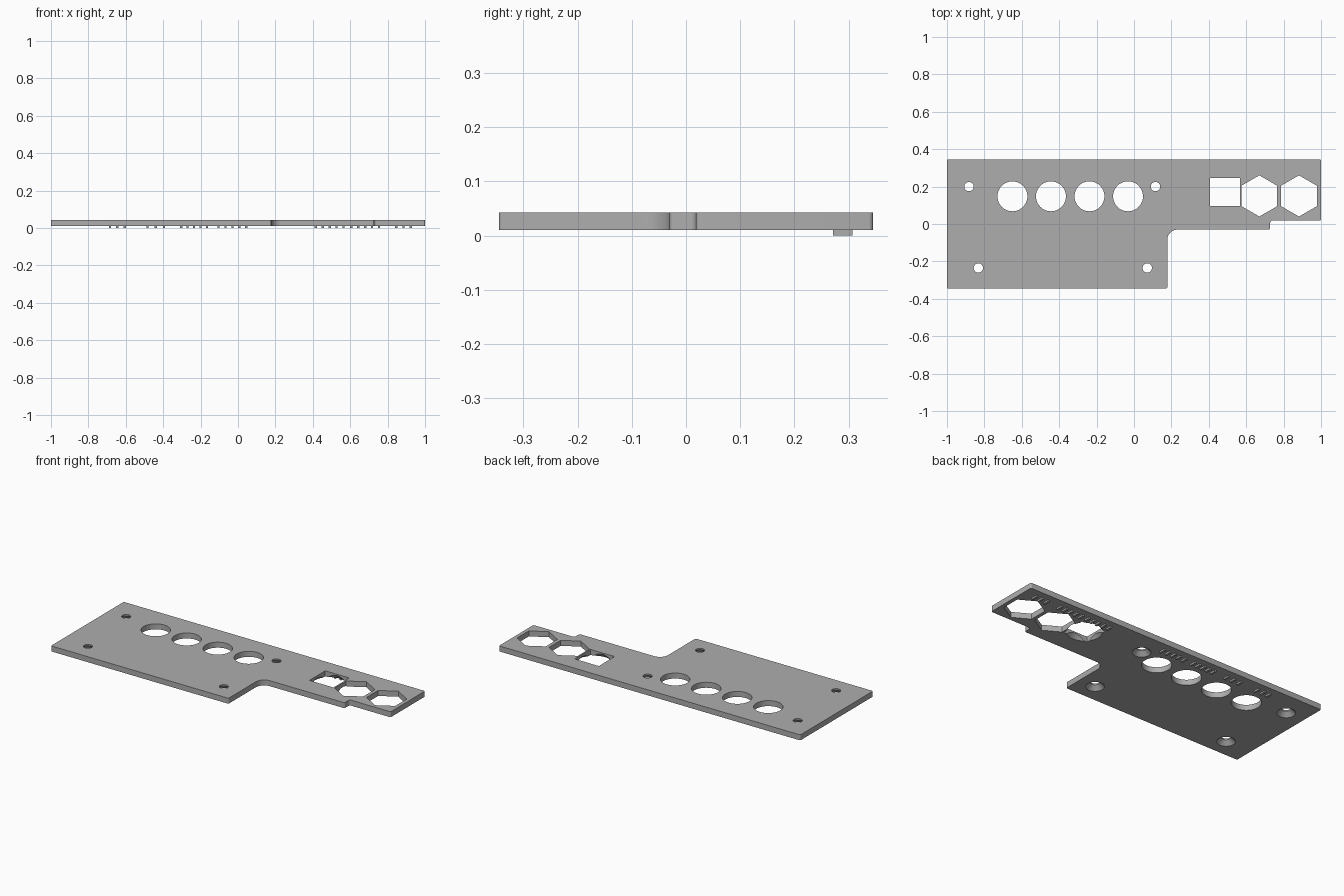
import bpy, bmesh
from math import pi, sin, cos
from mathutils import Vector

old = bpy.data.objects.get("Cube")
if old:
    bpy.data.objects.remove(old, do_unlink=True)

BOTTOM, TOP = 0.01, 0.043

grey = bpy.data.materials.new("plain grey")
grey.use_nodes = True
colour = (0.42, 0.42, 0.42, 1)
grey.diffuse_color = colour
grey.node_tree.nodes["Principled BSDF"].inputs["Base Color"].default_value = colour


def loft(name, lower, upper, z0, z1):
    """Solid between two outlines with the same number of points."""
    bm = bmesh.new()
    a = [bm.verts.new((x, y, z0)) for x, y in lower]
    b = [bm.verts.new((x, y, z1)) for x, y in upper]
    bm.faces.new(a[::-1])
    bm.faces.new(b)
    n = len(a)
    for i in range(n):
        j = (i + 1) % n
        bm.faces.new((a[i], a[j], b[j], b[i]))
    mesh = bpy.data.meshes.new(name)
    bm.to_mesh(mesh)
    bm.free()
    mesh.materials.append(grey)
    obj = bpy.data.objects.new(name, mesh)
    bpy.context.collection.objects.link(obj)
    return obj


def ring(x, y, r, sides):
    """Regular polygon with a point towards the back."""
    angles = [pi / 2 + 2 * pi * i / sides for i in range(sides)]
    return [(x + r * cos(a), y + r * sin(a)) for a in angles]


def box_outline(x0, x1, y0, y1):
    return [(x0, y0), (x1, y0), (x1, y1), (x0, y1)]


def rounded(corners, steps=8):
    """Replace each (x, y, radius) right-angled corner by an arc."""
    out = []
    for i, (x, y, r) in enumerate(corners):
        p = Vector((x, y))
        before = (Vector(corners[i - 1][:2]) - p).normalized() * r
        after = (Vector(corners[(i + 1) % len(corners)][:2]) - p).normalized() * r
        for k in range(steps + 1):
            t = k / steps * pi / 2
            q = p + before * (1 - sin(t)) + after * (1 - cos(t))
            out.append((q.x, q.y))
    return out


def cut(lower, upper=None, z0=-0.02, z1=0.08):
    """Subtract a solid from the plate."""
    cutter = loft("cutter", lower, upper or lower, z0, z1)
    cutter.hide_render = True
    mod = plate.modifiers.new("cut", "BOOLEAN")
    mod.operation, mod.solver, mod.object = "DIFFERENCE", "EXACT", cutter
    bpy.context.view_layer.objects.active = plate
    bpy.ops.object.modifier_apply(modifier=mod.name)
    bpy.data.objects.remove(cutter, do_unlink=True)


# Stepped plate with small outer corner radii and a large inner fillet
outline = rounded([
    (-1, -0.345, 0.008), (0.178, -0.345, 0.008), (0.178, -0.03, 0.055),
    (0.728, -0.03, 0.008), (0.728, 0.018, 0.012), (1, 0.018, 0.008),
    (1, 0.345, 0.008), (-1, 0.345, 0.008)])
plate = loft("panel_plate", outline, outline, BOTTOM, TOP)

# Row of four large round holes
for i in range(4):
    cut(ring(-0.65 + 0.206 * i, 0.148, 0.08, 48))

# Screw holes, countersunk from below
for x, y in [(-0.882, 0.2), (0.115, 0.2), (-0.832, -0.235), (0.071, -0.235)]:
    cut(ring(x, y, 0.025, 32))
    cut(ring(x, y, 0.06, 32), ring(x, y, 0.024, 32), 0, 0.036)

# Two hexagonal holes
for x in (0.67, 0.882):
    cut(ring(x, 0.15, 0.11, 6))

# Square hole, relieved by a cone from below
cut(box_outline(0.406, 0.566, 0.097, 0.247))
cut(ring(0.486, 0.172, 0.105, 48), ring(0.486, 0.172, 0.07, 48), 0, TOP - 0.002)

# Groups of plain raised ridges beneath the plate, one group per hole
groups = [(-0.69, -0.6), (-0.49, -0.39), (-0.31, -0.16), (-0.11, 0.05),
          (0.41, 0.57), (0.6, 0.76), (0.84, 0.93)]
for g, (x0, x1) in enumerate(groups):
    count = round((x1 - x0) / 0.03)
    for i in range(count):
        x = x0 + (x1 - x0 - 0.012) * i / (count - 1)
        bar = box_outline(x, x + 0.012, 0.271, 0.307)
        loft(f"marker_ridge_{g + 1}_{i + 1}", bar, bar, 0, BOTTOM)

# Smooth the curved walls, keep the flat faces crisp
bpy.ops.object.select_all(action="DESELECT")
plate.select_set(True)
bpy.context.view_layer.objects.active = plate
bpy.ops.object.shade_smooth_by_angle(angle=pi / 6)
